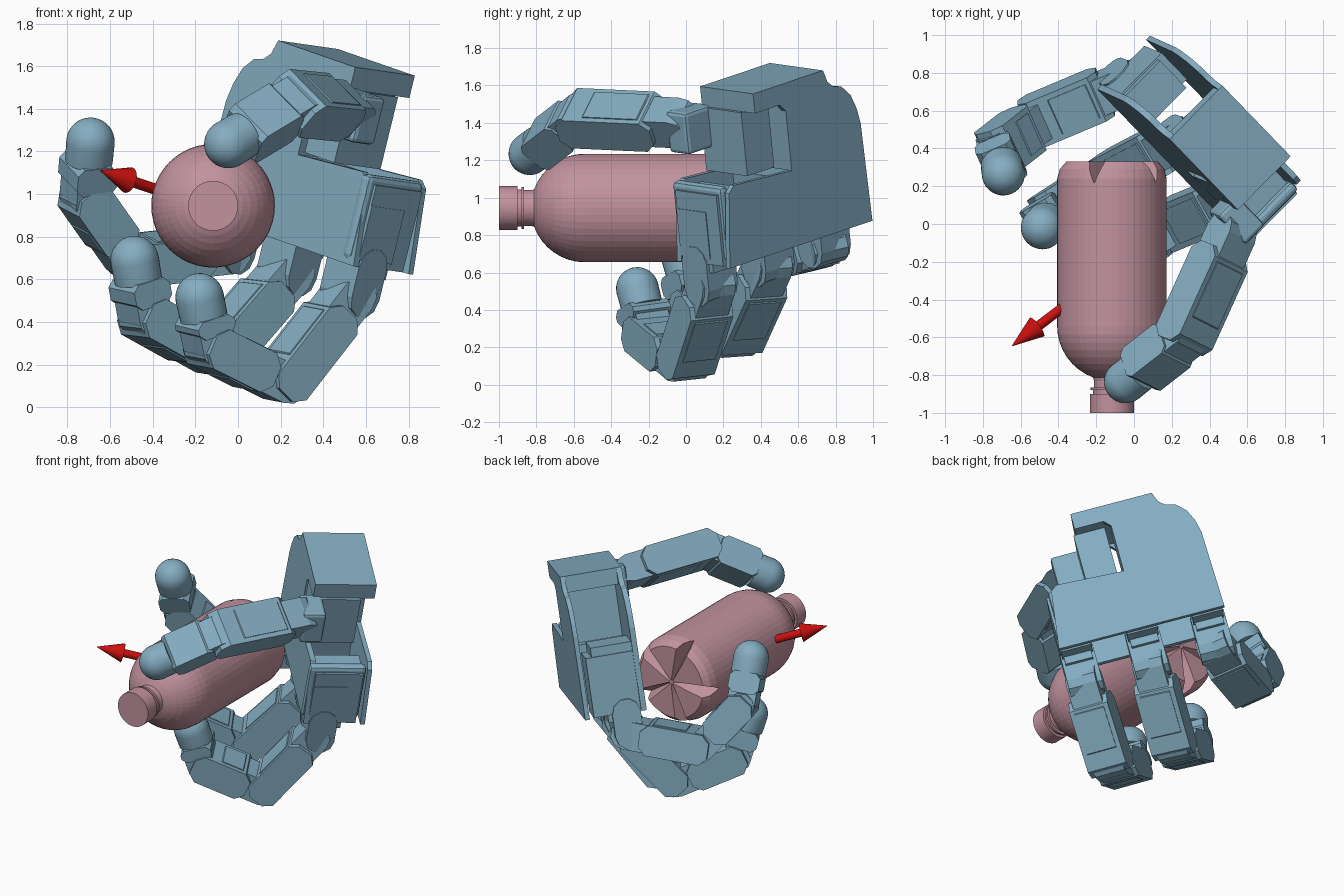
import bpy, bmesh, math
from mathutils import Vector as V

if "Cube" in bpy.data.objects:
    bpy.data.objects.remove(bpy.data.objects["Cube"])


def material(name, rgb):
    m = bpy.data.materials.new(name)
    m.diffuse_color = (*rgb, 1)
    m.use_nodes = True
    m.node_tree.nodes["Principled BSDF"].inputs["Base Color"].default_value = m.diffuse_color
    return m


BLUE = material("hand_blue", (0.235, 0.42, 0.54))
PINK = material("bottle_pink", (0.54, 0.29, 0.345))
RED = material("arrow_red", (0.6, 0.005, 0.005))


def finish(name, bm, mat, bevel=0.0):
    bmesh.ops.recalc_face_normals(bm, faces=bm.faces)
    me = bpy.data.meshes.new(name)
    bm.to_mesh(me)
    bm.free()
    me.materials.append(mat)
    ob = bpy.data.objects.new(name, me)
    bpy.context.collection.objects.link(ob)
    if bevel:
        b = ob.modifiers.new("edge", 'BEVEL')
        b.width, b.segments, b.limit_method = bevel, 2, 'ANGLE'
    return ob


def prism(name, pts, o, ex, ey, ez, t0, t1, mat=BLUE, bevel=0.0):
    """Extrude a profile lying in ex/ey along ez from t0 to t1."""
    bm = bmesh.new()
    lo, hi = ([bm.verts.new(o + ex * x + ey * y + ez * t) for x, y in pts] for t in (t0, t1))
    bm.faces.new(lo)
    bm.faces.new(hi)
    for i in range(len(pts)):
        j = (i + 1) % len(pts)
        bm.faces.new((lo[i], lo[j], hi[j], hi[i]))
    return finish(name, bm, mat, bevel)


def lathe(name, prof, o, d, mat, seg=48):
    """Revolve (distance, radius) points about the axis d through o."""
    bm = bmesh.new()
    d = d.normalized()
    s = d.orthogonal().normalized()
    t = d.cross(s)
    rings = [[bm.verts.new(o + d * h + (s * math.cos(a) + t * math.sin(a)) * r)
              for a in (2 * math.pi * k / seg for k in range(seg))] for h, r in prof]
    for A, B in zip(rings, rings[1:]):
        for k in range(seg):
            j = (k + 1) % seg
            bm.faces.new((A[k], A[j], B[j], B[k]))
    bm.faces.new(rings[0])
    bm.faces.new(rings[-1])
    return finish(name, bm, mat)


def smooth(ob):
    ob.data.shade_smooth()
    ob.data.set_sharp_from_angle(angle=math.radians(40))


# Palm frame: W across, N towards the back of the hand, U towards the wrist
N = V((0.70, 0.71, -0.10)).normalized()
W = V((-0.673, 0.70, 0.234))
W = (W - N * W.dot(N)).normalized()
U = N.cross(W)
O = V((0.55, 0.075, 1.595))


def at(a, b, c):
    return O + W * a + N * b + U * c


def pbox(name, a0, a1, b0, b1, c0, c1, bevel=0.0):
    pts = [(a0, c0), (a1, c0), (a1, c1), (a0, c1)]
    return prism(name, pts, O, W, U, N, b0, b1, BLUE, bevel)


# Palm plates with thumb bay and hollow shoulder
outline = [(0, 0), (0, -.108), (.19, -.108), (.23, -.15), (.23, -.48), (-.21, -.455),
           (-.25, -.49), (-.30, -.893), (.79, -.893), (.775, -.35), (.755, -.26), (.72, -.18),
           (.66, -.12), (.60, -.105), (.56, -.07), (.535, 0)]
prism("palm_front_plate", outline, O, W, U, N, 0, .035)
prism("palm_back_plate", outline, O, W, U, N, .37, .40)
pbox("wrist_block", 0, .535, 0, .40, -.108, 0)
pbox("palm_inner_wall", .23, .37, .03, .38, -.48, -.10)
pbox("palm_bridge", .56, .765, .03, .30, -.56, -.44)
pbox("palm_side_block", -.275, -.21, -.01, .36, -.87, -.46, .025)
pbox("palm_side_motor", -.295, -.25, .03, .25, -.86, -.60)

# Thumb motor in the bay
pbox("thumb_motor", -.015, .19, .0, .31, -.46, -.11)
pbox("thumb_pivot", -.19, .03, -.09, .06, -.33, -.10, .02)


def stadium(L, h, n=5):
    pts = []
    for cx, start in ((L, -90), (0, 90)):
        for k in range(n + 1):
            a = math.radians(start + 180 * k / n)
            pts.append((cx + h * math.cos(a), h * math.sin(a)))
    return pts


def housing(x0, x1, h, c=.035):
    return [(x0, -h + c), (x0 + c, -h), (x1 - c, -h), (x1, -h + c),
            (x1, h - c), (x1 - c, h), (x0 + c, h), (x0, h - c)]


def frame(p, q, axis):
    L = (q - p).length
    d = (q - p) / L
    ax = (axis - d * axis.dot(d)).normalized()
    return L, d, ax, ax.cross(d)


def link(name, p, q, axis):
    L, d, ax, s = frame(p, q, axis)
    prism(name + "_core", stadium(L, .092), p, d, s, ax, -.10, .10)
    prism(name + "_housing", housing(.10, L + .06, .10, .05), p, d, s, ax, -.13, .13)
    prism(name + "_cover", housing(.17, L - .10, .106, .005), p, d, s, ax, -.10, .10)


def tip(name, p, q, axis):
    L, d, ax, s = frame(p, q, axis)
    prism(name + "_knuckle", stadium(L - .16, .09), p, d, s, ax, -.10, .10)
    prism(name + "_mount", housing(.07, L - .09, .10, .03), p, d, s, ax, -.115, .115)
    dome = [(-.10, .112)] + [(.114 * math.sin(k * math.pi / 16), .114 * math.cos(k * math.pi / 16))
                             for k in range(8)] + [(.114, .003)]
    smooth(lathe(name + "_pad", dome, q, d, BLUE, 32))


# Three fingers: position across the palm, then elbow, last joint, pad centre
fingers = {
    "outer_finger": (.675, (-.51, .55, .685), (-.715, .39, .975), (-.692, .265, 1.245)),
    "middle_finger": (.245, (-.11, .26, .24), (-.435, .05, .42), (-.485, -.02, .69)),
    "inner_finger": (-.19, (.20, .0, .115), (-.13, -.20, .28), (-.18, -.26, .515)),
}
for name, (a, j2, j3, end) in fingers.items():
    j1, j2, j3, end = at(a, .13, -1.04), V(j2), V(j3), V(end)
    axis = (j2 - j1).cross(j3 - j2).normalized()
    pbox(name + "_motor", a - .10, a + .10, .03, .34, -.89, -.50)
    pbox(name + "_root", a - .09, a + .09, .05, .25, -.94, -.86)
    prism(name + "_base", stadium(.15, .092), at(a, .13, -.89), -U, N, W, -.11, .11)
    link(name + "_lower", j1, j2, axis)
    link(name + "_upper", j2, j3, axis)
    tip(name + "_tip", j3, end, axis)

# Thumb
t0, t1, t2 = V((.515, -.05, 1.40)), V((.27, -.59, 1.425)), V((-.045, -.835, 1.235))
t_axis = (t1 - t0).cross(t2 - t1).normalized()
link("thumb_lower", t0, t1, t_axis)
tip("thumb_tip", t1, t2, t_axis)

# Bottle lying along y, opening to the front
C = V((-.117, 0, .945))
prof = [(-1, .117), (-.90, .117), (-.90, .10), (-.88, .10), (-.88, .112), (-.865, .112),
        (-.865, .095), (-.83, .095)]
prof += [(-.54 - .29 * math.cos(a), .29 * math.sin(a))
         for a in (math.radians(20 + 70 * k / 8) for k in range(9))]
prof += [(.24, .29), (.29, .278), (.33, .245)]
bottle = lathe("bottle", prof, C, V((0, 1, 0)), PINK, 48)

# Five wedge grooves in the bottle base
Y = V((0, 1, 0))
for k in range(5):
    a = math.radians(109 + 72 * k)
    r = V((math.cos(a), 0, math.sin(a)))
    t = V((-math.sin(a), 0, math.cos(a)))
    bm = bmesh.new()
    near, far = C + r * .015, C + r * .36
    vs = [bm.verts.new(p) for p in (near + Y * .31, near + Y * .36 + t * .015, near + Y * .36 - t * .015,
                                    far + Y * .19, far + Y * .36 + t * .075, far + Y * .36 - t * .075)]
    bmesh.ops.convex_hull(bm, input=vs)
    cut = finish("groove_cutter", bm, PINK)
    cut.hide_render = True
    cut.hide_viewport = True
    m = bottle.modifiers.new("groove", 'BOOLEAN')
    m.operation, m.object, m.solver = 'DIFFERENCE', cut, 'EXACT'

# Arrow pointing out of the bottle
start, point = V((-.117, -.245, .93)), V((-.645, -.645, 1.11))
L = (point - start).length
smooth(lathe("arrow", [(0, .026), (L - .17, .026), (L - .17, .062), (L, .002)], start, point - start, RED, 24))
